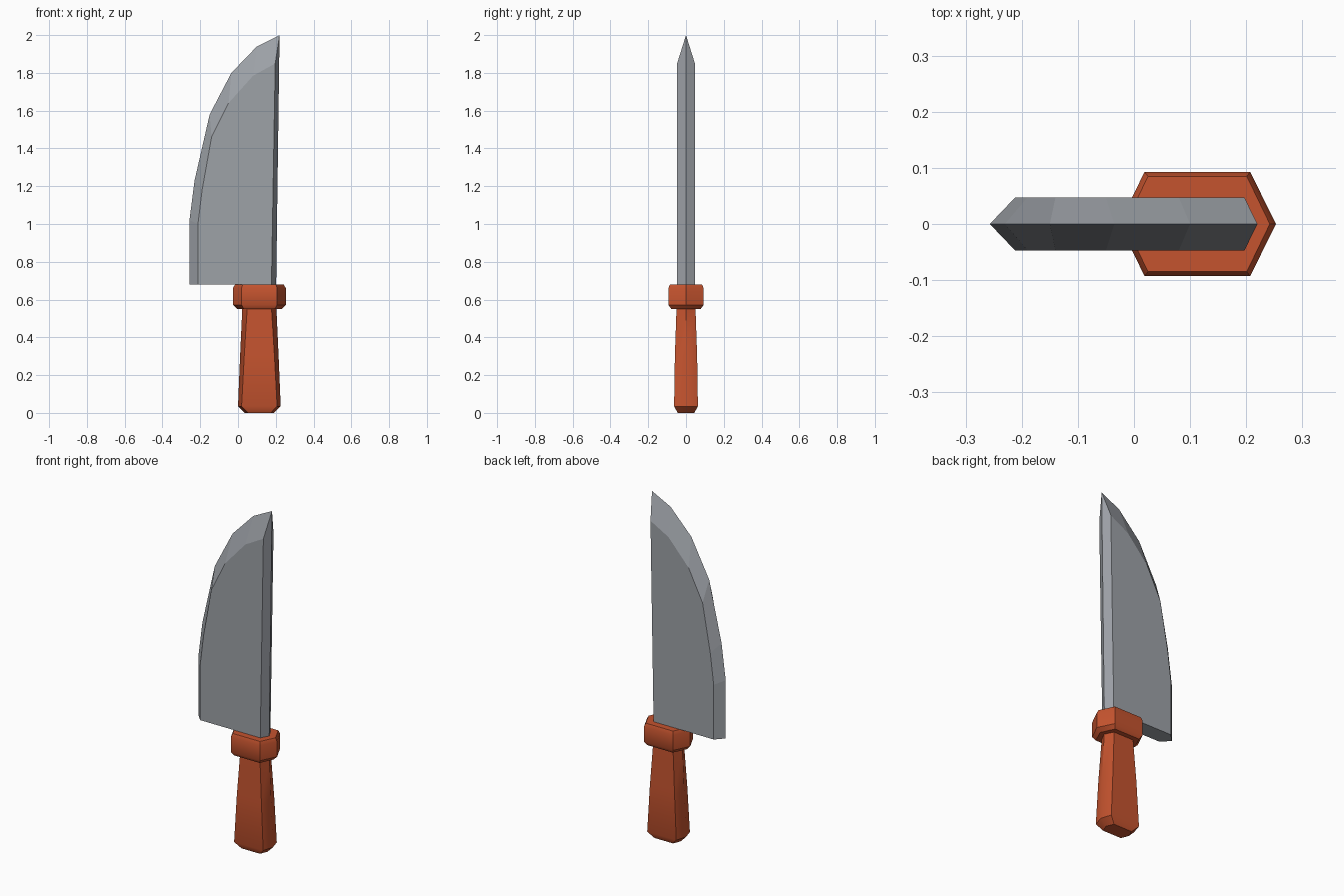
import bpy, bmesh, math

if "Cube" in bpy.data.objects:
    bpy.data.objects.remove(bpy.data.objects["Cube"])


def material(name, rgb):
    m = bpy.data.materials.new(name)
    m.diffuse_color = (*rgb, 1.0)
    m.use_nodes = True
    m.node_tree.nodes["Principled BSDF"].inputs["Base Color"].default_value = m.diffuse_color
    return m


steel = material("steel grey", (0.34, 0.36, 0.39))
orange = material("burnt orange", (0.56, 0.088, 0.028))


def loft(name, rings, mat, smooth_angle=None):
    """Skin a stack of closed rings and cap both ends."""
    bm = bmesh.new()
    loops = [[bm.verts.new(p) for p in ring] for ring in rings]
    n = len(loops[0])
    for a, b in zip(loops, loops[1:]):
        for i in range(n):
            j = (i + 1) % n
            bm.faces.new((a[i], a[j], b[j], b[i]))
    bm.faces.new(loops[0])
    bm.faces.new(loops[-1])
    bmesh.ops.recalc_face_normals(bm, faces=bm.faces)
    me = bpy.data.meshes.new(name)
    bm.to_mesh(me)
    bm.free()
    me.materials.append(mat)
    ob = bpy.data.objects.new(name, me)
    bpy.context.collection.objects.link(ob)
    if smooth_angle:
        bpy.ops.object.select_all(action='DESELECT')
        ob.select_set(True)
        bpy.context.view_layer.objects.active = ob
        bpy.ops.object.shade_smooth_by_angle(angle=math.radians(smooth_angle))
    return ob


CX = 0.113  # handle axis


def hexagon(z, half_x, flat_x, half_y):
    pts = [(half_x, 0), (flat_x, half_y), (-flat_x, half_y),
           (-half_x, 0), (-flat_x, -half_y), (flat_x, -half_y)]
    return [(CX + x, y, z) for x, y in pts]


# Blade: cutting edge outline at the centre, smaller flat outline on each side
edge = [(-0.257, 0.68), (-0.257, 1.02), (-0.23, 1.23), (-0.15, 1.58),
        (-0.035, 1.80), (0.10, 1.94), (0.22, 2.0), (0.202, 0.68)]
flat = [(-0.212, 0.68), (-0.212, 1.0), (-0.19, 1.18), (-0.14, 1.46),
        (-0.05, 1.64), (0.08, 1.785), (0.197, 1.85), (0.177, 0.68)]
T = 0.047
loft("blade", [[(x, y, z) for x, z in outline]
               for outline, y in ((flat, -T), (edge, 0), (flat, T))], steel)

# Guard: bevelled hexagonal collar
loft("guard", [hexagon(0.55, 0.118, 0.082, 0.078),
               hexagon(0.572, 0.14, 0.094, 0.093),
               hexagon(0.66, 0.14, 0.094, 0.093),
               hexagon(0.68, 0.129, 0.088, 0.085)], orange, 40)

# Handle: tapered hexagonal grip with a rounded-off butt
loft("handle", [hexagon(0.0, 0.078, 0.06, 0.044),
                hexagon(0.035, 0.113, 0.094, 0.063),
                hexagon(0.30, 0.102, 0.08, 0.059),
                hexagon(0.56, 0.09, 0.064, 0.050)], orange, 40)
